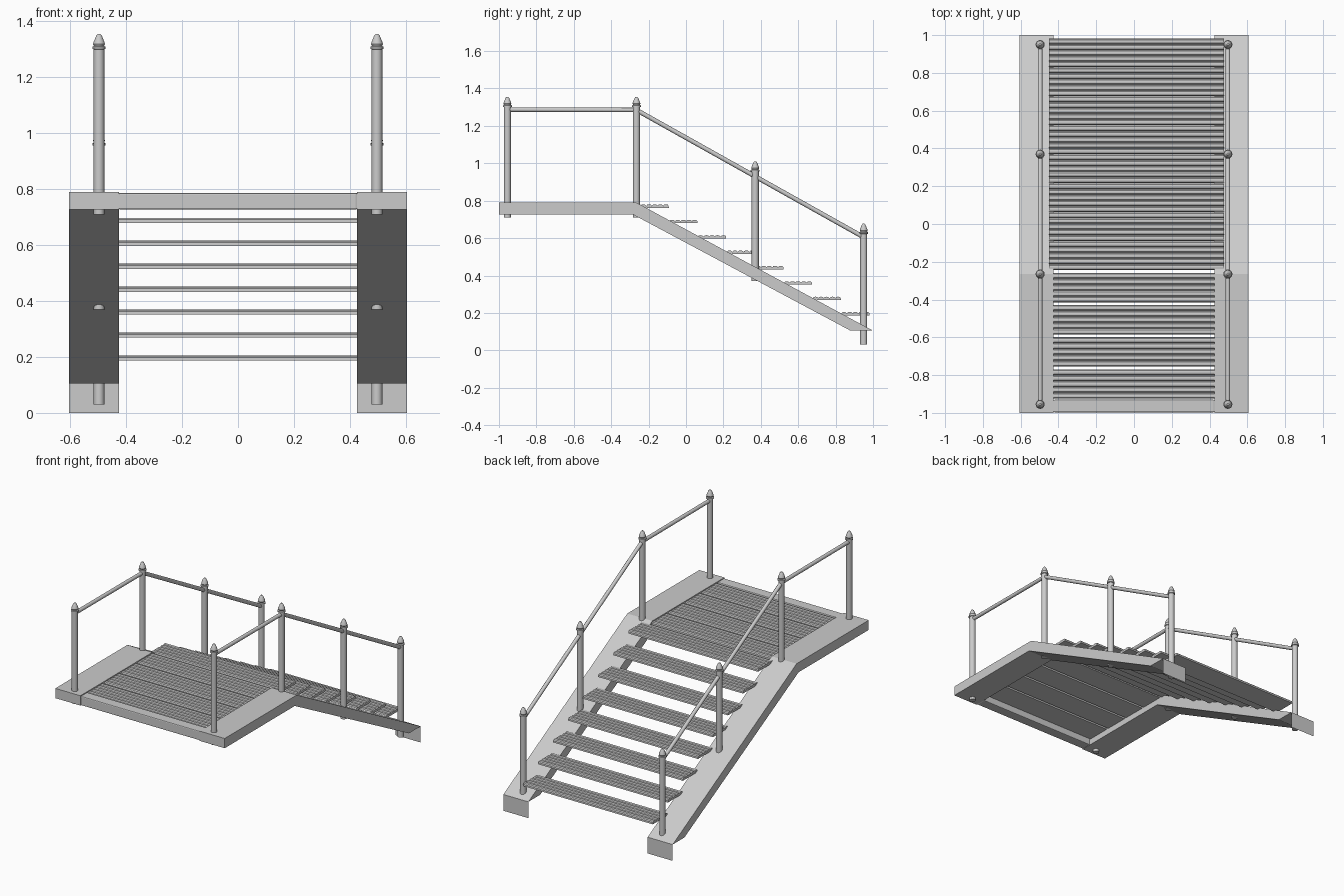
import bpy, math
from mathutils import Vector

if "Cube" in bpy.data.objects:
    bpy.data.objects.remove(bpy.data.objects["Cube"])


def mesh_object(name, verts, faces):
    me = bpy.data.meshes.new(name)
    me.from_pydata(verts, [], faces)
    me.update()
    ob = bpy.data.objects.new(name, me)
    bpy.context.collection.objects.link(ob)
    return ob


def smooth(ob, angle=35):
    bpy.ops.object.select_all(action='DESELECT')
    bpy.context.view_layer.objects.active = ob
    ob.select_set(True)
    bpy.ops.object.shade_smooth_by_angle(angle=math.radians(angle))


def extrude_x(name, profile, x0, x1):
    """Extrude a clockwise (y, z) profile along x."""
    n = len(profile)
    verts = [(x, y, z) for x in (x0, x1) for y, z in profile]
    faces = [tuple(range(n)), tuple(range(2 * n - 1, n - 1, -1))]
    faces += [(i, i + n, (i + 1) % n + n, (i + 1) % n) for i in range(n)]
    return mesh_object(name, verts, faces)


def ridged_plank(name, y0, y1, top, x0, x1, ridges=5):
    """Board with rounded anti-slip ridges on its top."""
    low, pitch = top - 0.007, (y1 - y0) / ridges
    profile = [(y0, top - 0.018)]
    for i in range(ridges):
        y = y0 + i * pitch
        profile += [(y + pitch * f, low + h) for f, h in
                    ((0.02, 0), (0.2, 0.006), (0.5, 0.007), (0.8, 0.006), (0.98, 0))]
    profile.append((y1, top - 0.018))
    return extrude_x(name, profile, x0, x1)


def lathe(name, profile, x, y, segs=16):
    n = len(profile)
    verts = [(x + r * math.cos(2 * math.pi * s / segs), y + r * math.sin(2 * math.pi * s / segs), z)
             for r, z in profile for s in range(segs)]
    faces = [(k * segs + s, k * segs + (s + 1) % segs,
              (k + 1) * segs + (s + 1) % segs, (k + 1) * segs + s)
             for k in range(n - 1) for s in range(segs)]
    faces += [tuple(range(segs - 1, -1, -1)), tuple(range((n - 1) * segs, n * segs))]
    ob = mesh_object(name, verts, faces)
    smooth(ob)


def rod(name, a, b, r):
    a, b = Vector(a), Vector(b)
    bpy.ops.mesh.primitive_cylinder_add(vertices=12, radius=r, depth=(b - a).length,
                                        location=(a + b) / 2)
    ob = bpy.context.object
    ob.name = name
    ob.rotation_euler = (b - a).to_track_quat('Z', 'Y').to_euler()
    smooth(ob)


# Side stringers: level landing part then slope, with thin foot plates
side_profile = [(-1, 0.727), (-1, 0.79), (-0.265, 0.79), (1, 0.105), (0.88, 0.105), (-0.285, 0.727)]
posts = [(-0.955, 1.355, 0.71), (-0.265, 1.355, 0.71), (0.37, 1.01, 0.37), (0.95, 0.677, 0.03)]
for side, s in (("left", -1), ("right", 1)):
    x0, x1 = sorted((s * 0.605, s * 0.426))
    extrude_x(side + "_stringer", side_profile, x0, x1)
    mesh_object(side + "_foot_plate",
                [(x0, 1, 0), (x0, 1, 0.105), (x1, 1, 0.105), (x1, 1, 0)], [(0, 1, 2, 3)])

    # Posts with collar and pointed finial
    px = s * 0.497
    for i, (y, top, bottom) in enumerate(posts):
        lathe(f"{side}_post_{i + 1}",
              [(0.019, bottom), (0.019, top - 0.055), (0.024, top - 0.053), (0.024, top - 0.046),
               (0.018, top - 0.043), (0.021, top - 0.036), (0.019, top - 0.028),
               (0.010, top - 0.006), (0.005, top)], px, y)

    # Handrails
    knee = (px, -0.265, 1.285)
    rod(side + "_level_rail", (px, -0.955, 1.287), knee, 0.012)
    rod(side + "_sloped_rail", knee, (px, 0.95, 0.605), 0.012)

# Landing front beam
beam = extrude_x("landing_front_beam",
                 [(-0.997, 0.727), (-0.997, 0.787), (-0.93, 0.787), (-0.93, 0.727)], -0.427, 0.427)
bevel = beam.modifiers.new("bevel", 'BEVEL')
bevel.width = 0.006
bevel.segments = 2

# Landing planks
for i in range(4):
    y1 = -0.259 - i * 0.170
    ridged_plank(f"landing_plank_{i + 1}", y1 - 0.156, y1, 0.784, -0.43, 0.43)

# Stair treads
for i in range(8):
    y0 = -0.243 + i * 0.1533
    ridged_plank(f"tread_{i + 1}", y0, y0 + 0.151, 0.780 - i * 0.0822, -0.45, 0.477)
